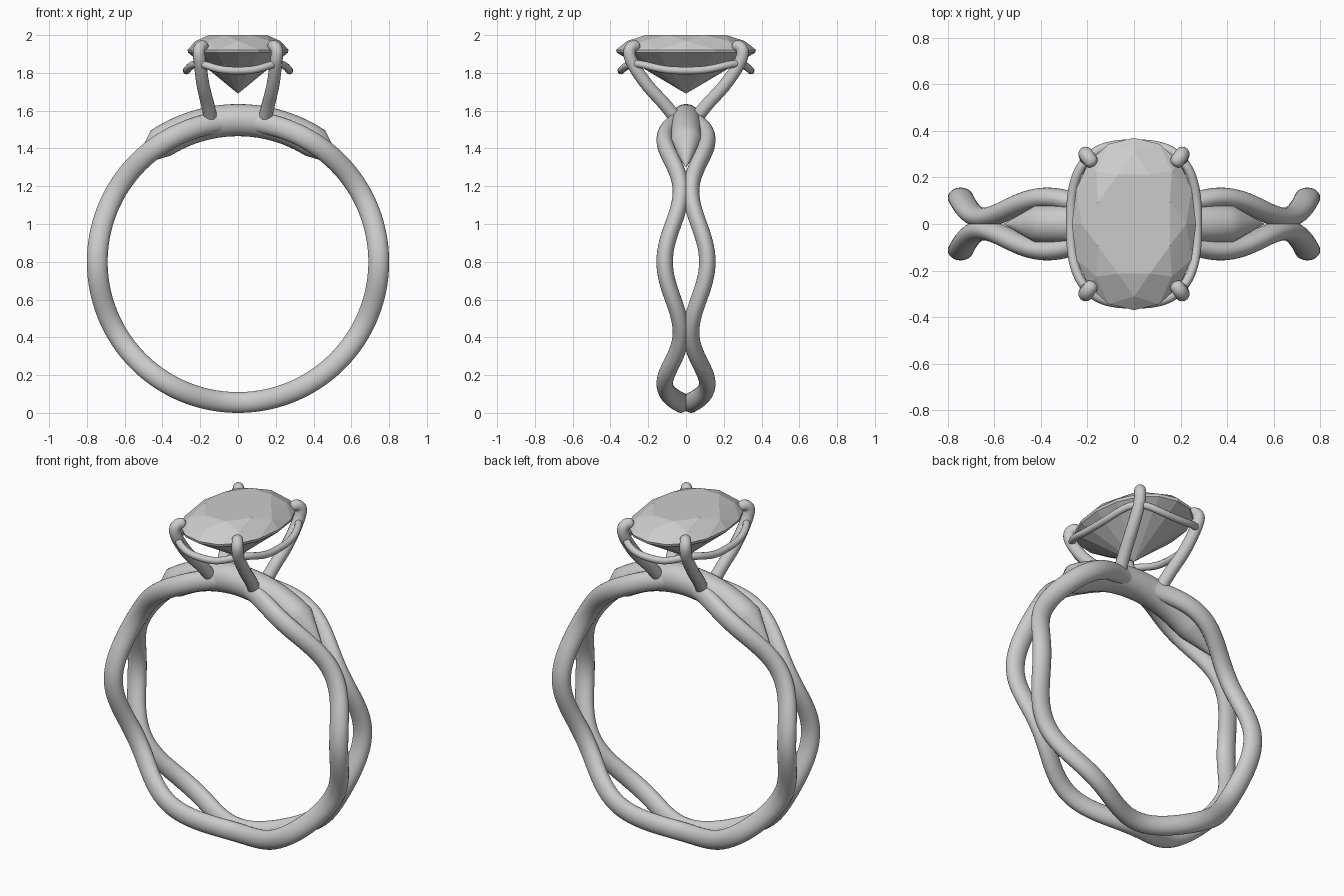
import bpy, bmesh
from math import sin, cos, pi, radians, copysign
from mathutils import Vector

cube = bpy.data.objects.get("Cube")
if cube:
    bpy.data.objects.remove(cube, do_unlink=True)


def material(name, value):
    mat = bpy.data.materials.new(name)
    mat.use_nodes = True
    color = (value, value, value, 1)
    mat.diffuse_color = color
    mat.node_tree.nodes["Principled BSDF"].inputs["Base Color"].default_value = color
    return mat


SILVER = material("silver grey", 0.6)
CENTER = Vector((0, 0, 0.8))
RADIUS = 0.745


def finish(bm, name, smooth):
    bmesh.ops.recalc_face_normals(bm, faces=bm.faces[:])
    mesh = bpy.data.meshes.new(name)
    bm.to_mesh(mesh)
    bm.free()
    mesh.materials.append(SILVER)
    obj = bpy.data.objects.new(name, mesh)
    bpy.context.collection.objects.link(obj)
    if smooth:
        bpy.ops.object.select_all(action='DESELECT')
        obj.select_set(True)
        bpy.context.view_layer.objects.active = obj
        bpy.ops.object.shade_smooth_by_angle(angle=radians(40))
    return obj


def sweep(name, path, sizes, ups, closed=False, sides=20):
    """Elliptical tube along a path; sizes are (along up, across) radii."""
    bm = bmesh.new()
    n = len(path)
    rings = []
    for i, p in enumerate(path):
        if closed:
            tangent = path[(i + 1) % n] - path[i - 1]
        else:
            tangent = path[min(i + 1, n - 1)] - path[max(i - 1, 0)]
        side = tangent.cross(ups[i]).normalized()
        up = side.cross(tangent).normalized()
        a, b = sizes[i]
        rings.append([bm.verts.new(p + up * a * cos(t) + side * b * sin(t))
                      for t in (2 * pi * k / sides for k in range(sides))])
    for i in range(n if closed else n - 1):
        r, s = rings[i], rings[(i + 1) % n]
        for k in range(sides):
            m = (k + 1) % sides
            bm.faces.new((r[k], r[m], s[m], s[k]))
    if not closed:
        bm.faces.new(rings[0])
        bm.faces.new(rings[-1])
    return finish(bm, name, True)


def spline(points, steps=8):
    """Smooth path through the points."""
    pts = [Vector(p) for p in points]
    pts = [2 * pts[0] - pts[1]] + pts + [2 * pts[-1] - pts[-2]]
    out = []
    for a, b, c, d in zip(pts, pts[1:], pts[2:], pts[3:]):
        for k in range(steps):
            t = k / steps
            out.append(0.5 * (2 * b + (c - a) * t + (2 * a - 5 * b + 4 * c - d) * t * t
                              + (3 * b - a - 3 * c + d) * t ** 3))
    return out + [pts[-2]]


def radial(angle):
    return Vector((cos(angle), 0, sin(angle)))


# Two mirrored wavy strands form the band
STEPS = 180
angles = [2 * pi * i / STEPS for i in range(STEPS)]
for label, side in (("front", -1), ("back", 1)):
    path = [CENTER + radial(a) * RADIUS
            + Vector((0, side * (0.07 + 0.043 * cos(6 * a)), 0)) for a in angles]
    sweep(label + "_band_strand", path, [(0.055, 0.0435)] * STEPS,
          [radial(a) for a in angles], closed=True, sides=24)

# Thick bridge across the top, with a pointed end on each side
bridge = [(-48, 0.002)] + [(d, 0.085) for d in range(-33, 34, 3)] + [(48, 0.002)]
bridge_angles = [radians(90 - d) for d, r in bridge]
sweep("top_bridge", [CENTER + radial(a) * 0.75 for a in bridge_angles],
      [(r, r * 0.97) for d, r in bridge], [radial(a) for a in bridge_angles], sides=32)

# Four prongs with claws bent over the stone
PRONG = [(0.14, 0.04, 1.54), (0.16, 0.11, 1.63), (0.185, 0.205, 1.735),
         (0.2, 0.28, 1.845), (0.207, 0.3, 1.91), (0.195, 0.283, 1.94), (0.17, 0.25, 1.938)]
for sx, left in ((1, "left"), (-1, "right")):
    for sy, front in ((-1, "front"), (1, "back")):
        path = spline([(x * sx, y * sy, z) for x, y, z in PRONG])
        n = len(path)
        widths = [0.036 - 0.006 * i / n for i in range(n)]
        widths[-4:] = [0.028, 0.025, 0.019, 0.006]
        sweep(front + "_" + left + "_prong", path, [(w, w) for w in widths],
              [Vector((sy, -sx, 0))] * n, sides=16)


# Wavy gallery rail joining the prongs
def rounded(t, a, b, power, z):
    c, s = cos(t), sin(t)
    return Vector((a * copysign(abs(c) ** (2 / power), c),
                   b * copysign(abs(s) ** (2 / power), s), z))


rail = [rounded(2 * pi * (i + 0.5) / 96, 0.272, 0.343, 2.8,
                1.83 - 0.018 * cos(8 * pi * (i + 0.5) / 96)) for i in range(96)]
sweep("gallery_rail", rail, [(0.02, 0.02)] * 96, [Vector((0, 0, 1))] * 96,
      closed=True, sides=12)

# Oval faceted stone: table, crown points, girdle and pavilion tip
bm = bmesh.new()
for count, offset, scale, z in ((8, 0.5, 0.62, 2.0), (8, 0, 0.84, 1.969),
                                (16, 0, 1, 1.922), (16, 0, 0.99, 1.907)):
    for k in range(count):
        bm.verts.new(rounded(2 * pi * (k + offset) / count,
                             0.267 * scale, 0.37 * scale, 2.15, z))
bm.verts.new((0, 0, 1.69))
bmesh.ops.convex_hull(bm, input=bm.verts[:])
bmesh.ops.dissolve_limit(bm, angle_limit=radians(1), verts=bm.verts[:], edges=bm.edges[:])
finish(bm, "faceted_stone", False)
